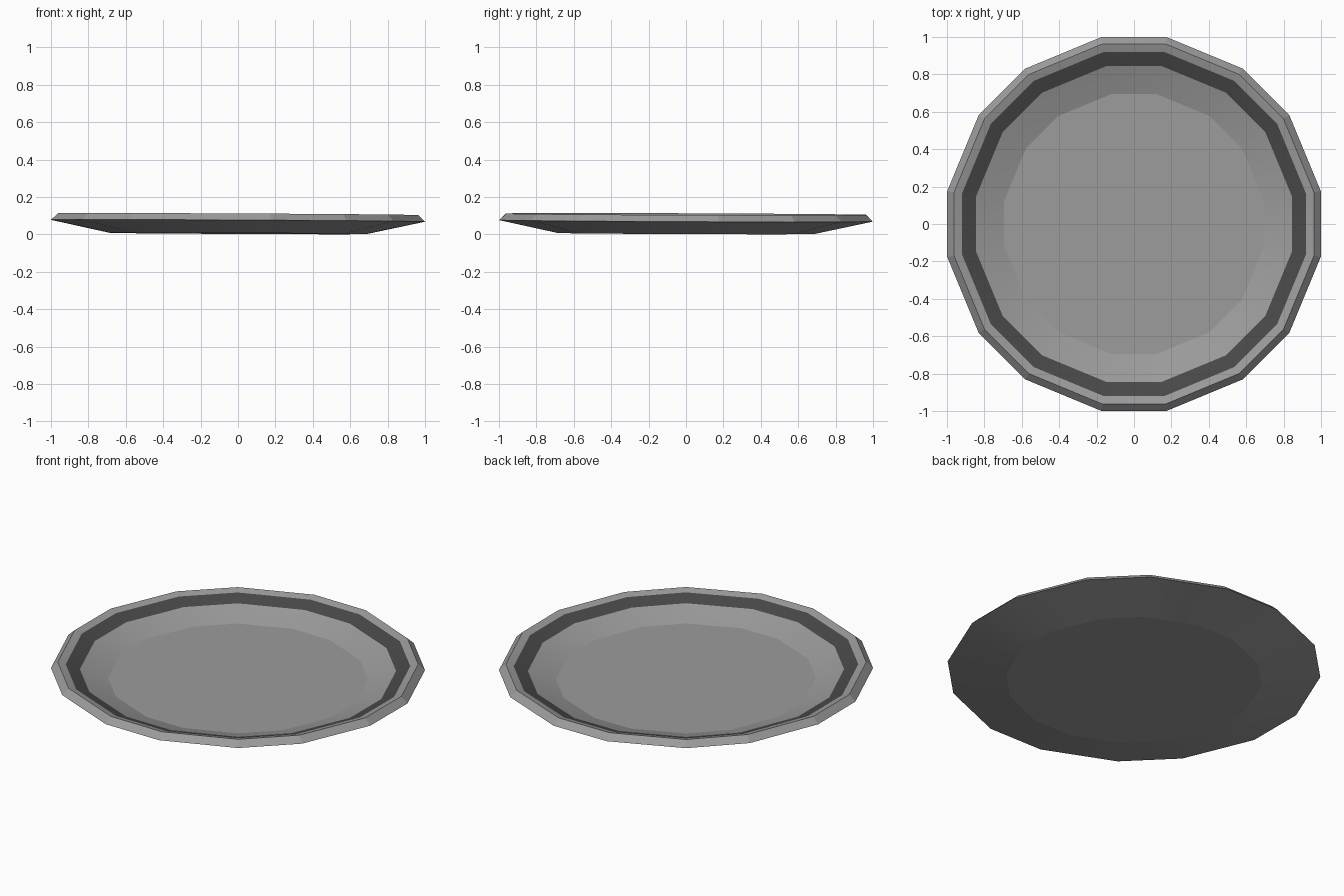
import bpy
import bmesh
from math import cos, sin, radians

cube = bpy.data.objects.get("Cube")
if cube:
    bpy.data.objects.remove(cube)


def make_material(name, value):
    mat = bpy.data.materials.new(name)
    mat.use_nodes = True
    color = (value, value, value, 1)
    mat.diffuse_color = color
    mat.node_tree.nodes["Principled BSDF"].inputs["Base Color"].default_value = color
    return mat


grey = make_material("plate_grey", 0.33)
dark = make_material("band_dark_grey", 0.066)

# Cross-section from the floor, over the rim, to the underside: (radius, height)
profile = [
    (0.705, 0.017),   # floor edge
    (0.857, 0.067),   # band inner edge
    (0.934, 0.096),   # band outer edge
    (0.977, 0.108),   # rim crest
    (1.014, 0.073),   # widest edge
    (0.695, 0.005),   # foot edge
]
BAND = 1              # profile segment carrying the dark band

# Sixteen sides in alternating wide and narrow steps
angles = [radians(45 * k + side * 10) for k in range(8) for side in (-1, 1)]


def height(x, y, z):
    """The plate rests at a very slight tilt."""
    return max(0, z - 0.005 * x - 0.004 * y)


bm = bmesh.new()
rings = [[bm.verts.new((r * cos(a), r * sin(a), height(r * cos(a), r * sin(a), z)))
          for a in angles] for r, z in profile]

# Walls, band, rim and outer underside
count = len(angles)
for segment in range(len(rings) - 1):
    lower, upper = rings[segment], rings[segment + 1]
    for i in range(count):
        j = (i + 1) % count
        face = bm.faces.new((lower[i], upper[i], upper[j], lower[j]))
        face.material_index = 1 if segment == BAND else 0

# Floor and base
bm.faces.new(rings[0])
bm.faces.new(rings[-1][::-1])
bmesh.ops.recalc_face_normals(bm, faces=bm.faces[:])

mesh = bpy.data.meshes.new("plate")
bm.to_mesh(mesh)
bm.free()
mesh.materials.append(grey)
mesh.materials.append(dark)

plate = bpy.data.objects.new("plate", mesh)
bpy.context.collection.objects.link(plate)
bpy.ops.object.select_all(action='DESELECT')
plate.select_set(True)
bpy.context.view_layer.objects.active = plate
bpy.ops.object.shade_smooth_by_angle(angle=radians(12))
